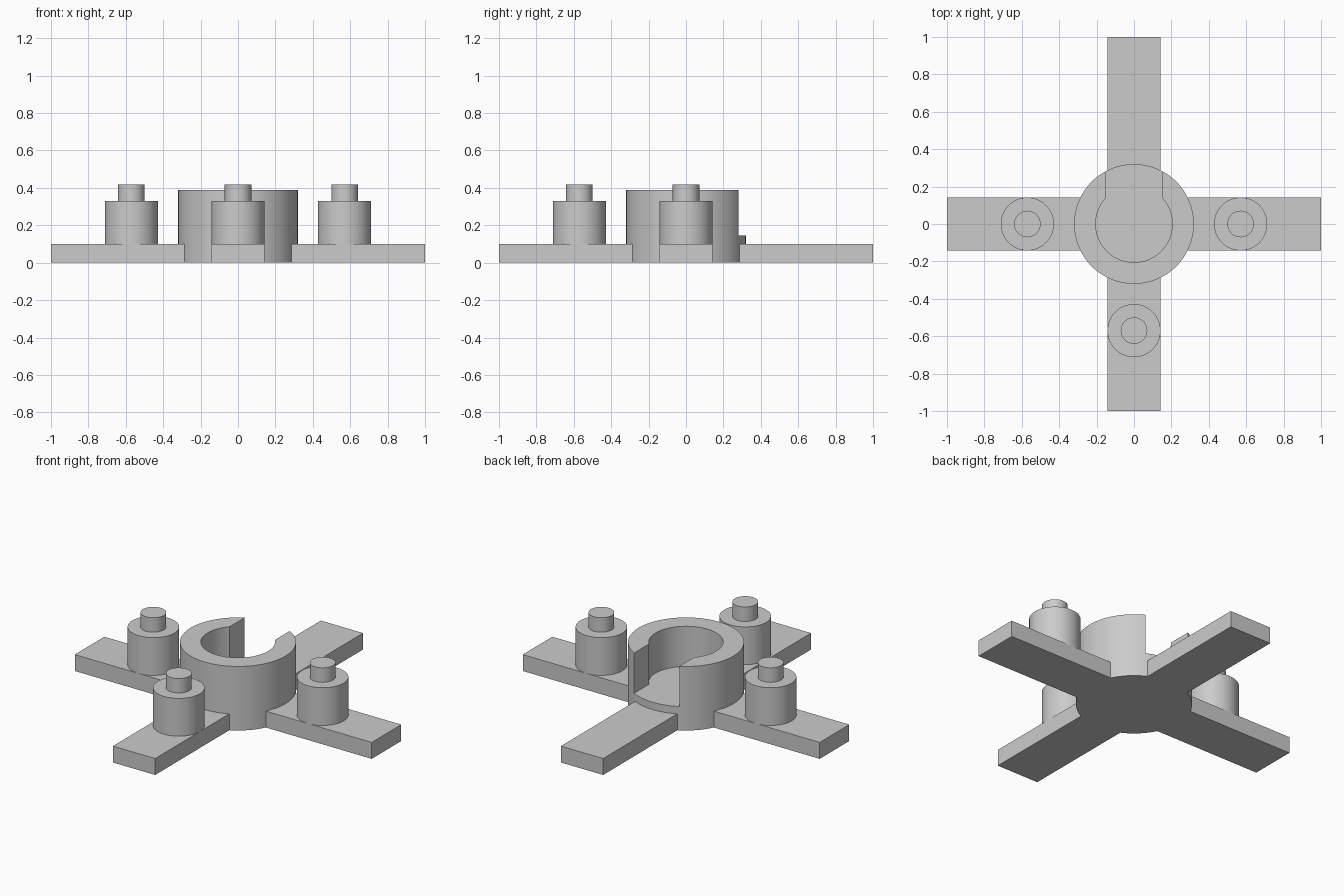
import bpy, bmesh, math
from mathutils import Vector

cube = bpy.data.objects.get("Cube")
if cube:
    bpy.data.objects.remove(cube, do_unlink=True)

HUB_R, BORE_R, HUB_H, FLOOR_Z = 0.32, 0.205, 0.39, 0.145
SLOT_HALF = 0.152
ARM_HALF, ARM_H = 0.142, 0.1
PEG_AT, PEG_R, PEG_H = 0.57, 0.142, 0.33
PIN_R, PIN_H = 0.071, 0.418

grey = bpy.data.materials.new("plain grey")
grey.use_nodes = True
colour = (0.6, 0.6, 0.6, 1)
grey.diffuse_color = colour
grey.node_tree.nodes["Principled BSDF"].inputs["Base Color"].default_value = colour


def prism(name, outline, z0, z1):
    """Extrude a closed counter-clockwise outline from z0 to z1."""
    bm = bmesh.new()
    face = bm.faces.new([bm.verts.new((x, y, z0)) for x, y in outline])
    top = bmesh.ops.extrude_face_region(bm, geom=[face])["geom"]
    verts = [g for g in top if isinstance(g, bmesh.types.BMVert)]
    bmesh.ops.translate(bm, verts=verts, vec=Vector((0, 0, z1 - z0)))
    bmesh.ops.recalc_face_normals(bm, faces=bm.faces)
    mesh = bpy.data.meshes.new(name)
    bm.to_mesh(mesh)
    bm.free()
    mesh.materials.append(grey)
    obj = bpy.data.objects.new(name, mesh)
    bpy.context.collection.objects.link(obj)
    return obj


def arc(r, a0, a1, n):
    return [(r * math.cos(a0 + (a1 - a0) * i / n),
             r * math.sin(a0 + (a1 - a0) * i / n)) for i in range(n + 1)]


def circle(r, n=64):
    return arc(r, 0, math.tau, n)[:-1]


def activate(obj):
    bpy.ops.object.select_all(action="DESELECT")
    obj.select_set(True)
    bpy.context.view_layer.objects.active = obj


def smooth(obj):
    activate(obj)
    bpy.ops.object.shade_smooth_by_angle(angle=math.radians(30))


# Hub: round cup with a keyhole pocket open to the back
hub = prism("hub", circle(HUB_R, 96), 0, HUB_H)
side = math.acos(SLOT_HALF / BORE_R)
keyhole = arc(BORE_R, math.pi - side, math.tau + side, 72)
keyhole += [(SLOT_HALF, 0.5), (-SLOT_HALF, 0.5)]
cutter = prism("pocket_cutter", keyhole, FLOOR_Z, 0.6)
cutter.hide_render = True
cut = hub.modifiers.new("pocket", "BOOLEAN")
cut.operation = "DIFFERENCE"
cut.solver = "EXACT"
cut.object = cutter
activate(hub)
bpy.ops.object.modifier_apply(modifier=cut.name)
bpy.data.objects.remove(cutter, do_unlink=True)
smooth(hub)

# Four flat arms; all but the back one carry a stepped peg
for i, name in enumerate(("left", "back", "right", "front")):
    turn = i * math.pi / 2
    arm = prism(name + "_arm", [(0.25, -ARM_HALF), (1, -ARM_HALF),
                                (1, ARM_HALF), (0.25, ARM_HALF)], 0, ARM_H)
    arm.rotation_euler.z = turn
    if name == "back":
        continue
    for part, r, z0, z1 in (("peg", PEG_R, ARM_H, PEG_H),
                            ("pin", PIN_R, PEG_H, PIN_H)):
        obj = prism(name + "_" + part, circle(r), z0, z1)
        obj.location = (PEG_AT * math.cos(turn), PEG_AT * math.sin(turn), 0)
        smooth(obj)
